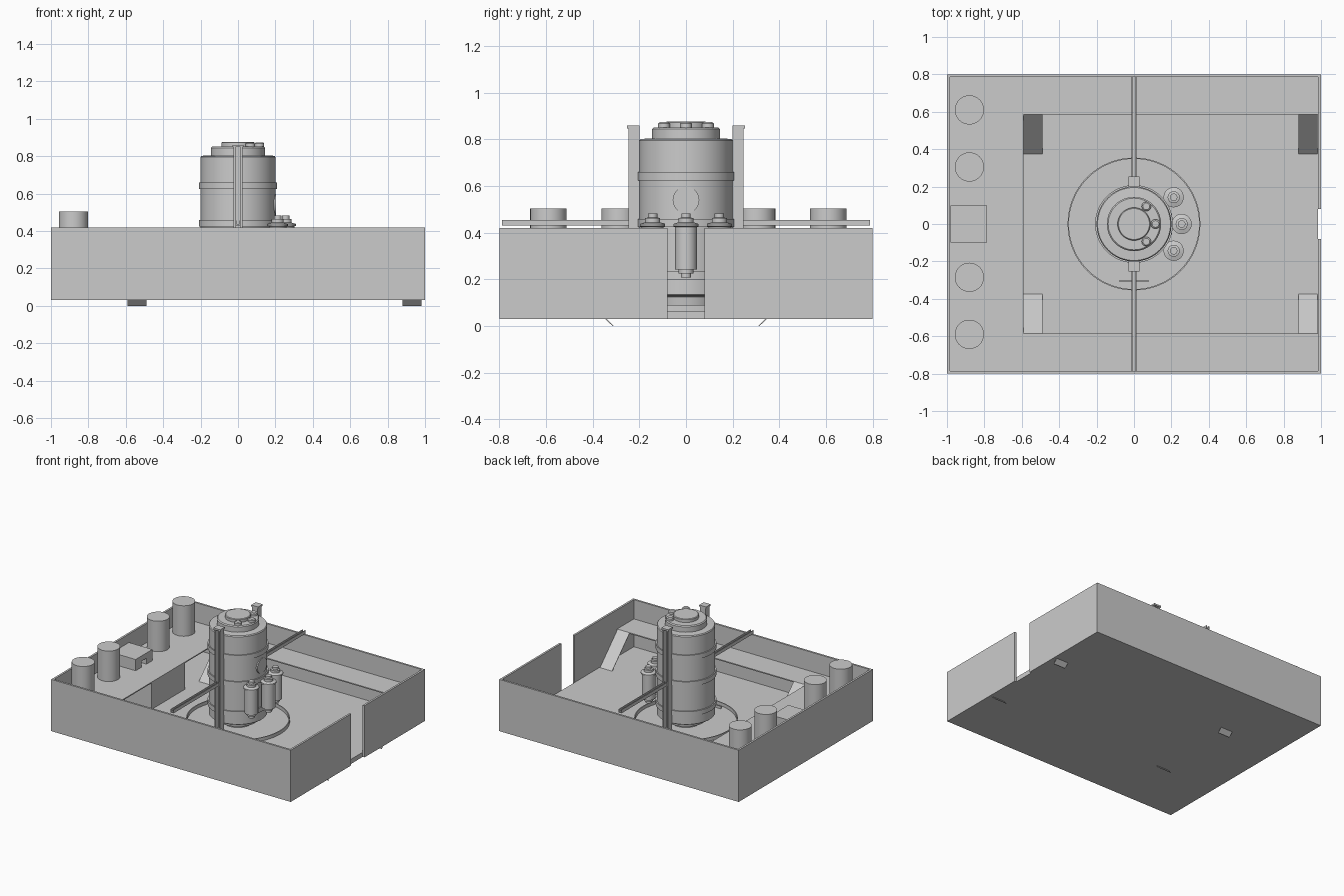
import bpy, bmesh, math
from mathutils import Matrix, Vector

if "Cube" in bpy.data.objects:
    bpy.data.objects.remove(bpy.data.objects["Cube"])


def finish(name, bm, smooth=False):
    bmesh.ops.recalc_face_normals(bm, faces=bm.faces)
    me = bpy.data.meshes.new(name)
    bm.to_mesh(me)
    bm.free()
    ob = bpy.data.objects.new(name, me)
    bpy.context.collection.objects.link(ob)
    if smooth:
        bpy.ops.object.select_all(action='DESELECT')
        ob.select_set(True)
        bpy.context.view_layer.objects.active = ob
        bpy.ops.object.shade_smooth_by_angle(angle=math.radians(30))
    return ob


def box(name, x0, x1, y0, y1, z0, z1):
    bm = bmesh.new()
    m = Matrix.Translation(((x0 + x1) / 2, (y0 + y1) / 2, (z0 + z1) / 2)) @ \
        Matrix.Diagonal((x1 - x0, y1 - y0, z1 - z0, 1))
    bmesh.ops.create_cube(bm, size=1, matrix=m)
    return finish(name, bm)


def prism(name, outline, offset):
    """Extrude a planar outline by a vector."""
    bm = bmesh.new()
    f = bm.faces.new([bm.verts.new(p) for p in outline])
    g = bmesh.ops.extrude_face_region(bm, geom=[f])
    bmesh.ops.translate(bm, vec=Vector(offset),
                        verts=[v for v in g['geom'] if isinstance(v, bmesh.types.BMVert)])
    return finish(name, bm)


def lathe(name, profile, loc=(0, 0, 0), seg=48, closed=False):
    """Revolve (radius, z) points; ends are capped unless the profile is closed."""
    bm = bmesh.new()
    rings = [[bm.verts.new((loc[0] + r * math.cos(2 * math.pi * i / seg),
                            loc[1] + r * math.sin(2 * math.pi * i / seg), loc[2] + z))
              for i in range(seg)] for r, z in profile]
    pairs = list(zip(rings, rings[1:]))
    if closed:
        pairs.append((rings[-1], rings[0]))
    else:
        bm.faces.new(rings[0])
        bm.faces.new(rings[-1])
    for a, b in pairs:
        for i in range(seg):
            j = (i + 1) % seg
            bm.faces.new((a[i], a[j], b[j], b[i]))
    return finish(name, bm, True)


W, FLOOR, SHELF = 0.985, 0.065, 0.275

# Tray with a slot in the right wall
box("tray_floor", -W, W, -0.785, 0.785, 0.03, FLOOR)
box("left_wall", -1, -W, -0.8, 0.8, 0.03, 0.42)
for s, side in ((-1, "front"), (1, "back")):
    box(side + "_wall", -W, 1, min(s * 0.785, s * 0.8), max(s * 0.785, s * 0.8), 0.03, 0.42)
    box(side + "_right_wall", W, 1, min(s * 0.08, s * 0.785), max(s * 0.08, s * 0.785), 0.03, 0.42)

# U-shaped shelf
prism("shelf", [(-W, -0.785, SHELF), (W, -0.785, SHELF), (W, -0.585, SHELF),
                (-0.59, -0.585, SHELF), (-0.59, 0.585, SHELF), (W, 0.585, SHELF),
                (W, 0.785, SHELF), (-W, 0.785, SHELF)], (0, 0, -0.008))
box("shelf_support", -0.82, -0.595, -0.18, 0.22, FLOOR, SHELF - 0.008)

# Sloping braces whose feet poke through the floor
for s in (-1, 1):
    for x in (-0.59, 0.88):
        prism("shelf_brace", [(x, s * 0.585, SHELF), (x, s * 0.31, 0),
                              (x, s * 0.315, 0), (x, s * 0.585, SHELF - 0.006)], (0.1, 0, 0))

# Shelf tanks and notched box
for y in (-0.59, -0.285, 0.305, 0.61):
    lathe("shelf_tank", [(0.078, SHELF), (0.078, 0.505)], (-0.88, y, 0), 32)
prism("shelf_box", [(-0.785, -0.1, SHELF), (-0.785, -0.03, SHELF), (-0.785, -0.03, 0.32),
                    (-0.785, 0.03, 0.32), (-0.785, 0.03, SHELF), (-0.785, 0.1, SHELF),
                    (-0.785, 0.1, 0.36), (-0.785, -0.1, 0.36)], (-0.195, 0, 0))

# Floor ring around the vessel
lathe("floor_ring", [(0.355, FLOOR), (0.355, 0.09), (0.348, 0.09), (0.348, FLOOR)],
      seg=64, closed=True)

# Main vessel with bands and stepped ends
lathe("vessel", [(0.1, FLOOR), (0.1, 0.09), (0.14, 0.09), (0.145, 0.125), (0.195, 0.13),
                 (0.2, 0.135), (0.2, 0.2), (0.208, 0.2), (0.208, 0.235), (0.2, 0.235),
                 (0.2, 0.425), (0.208, 0.425), (0.208, 0.46), (0.2, 0.46),
                 (0.2, 0.625), (0.208, 0.625), (0.208, 0.66), (0.2, 0.66),
                 (0.2, 0.795), (0.195, 0.802), (0.145, 0.805), (0.145, 0.845),
                 (0.138, 0.852)], seg=64)
lathe("vessel_lid", [(0.088, 0.85), (0.088, 0.873), (0.083, 0.877)])
for a in (-55, 0, 55):
    c = math.radians(a)
    lathe("lid_bolt", [(0.025, 0.85), (0.025, 0.868), (0.018, 0.874)],
          (0.115 * math.cos(c), 0.115 * math.sin(c), 0), 20)

# Round port on the vessel's right side
bm = bmesh.new()
bmesh.ops.create_cone(bm, cap_ends=True, segments=40, radius1=0.057, radius2=0.057, depth=0.03,
                      matrix=Matrix.Translation((0.188, 0, 0.54)) @ Matrix.Rotation(math.pi / 2, 4, 'Y'))
finish("vessel_port", bm, True)

# Three small canisters on the right of the vessel
for x, y in ((0.255, 0), (0.212, 0.143), (0.212, -0.143)):
    lathe("canister", [(0.022, 0.208), (0.022, 0.225), (0.032, 0.225), (0.032, 0.243),
                       (0.047, 0.243), (0.047, 0.425), (0.054, 0.428), (0.054, 0.438),
                       (0.032, 0.445), (0.032, 0.463), (0.02, 0.465), (0.02, 0.482)],
          (x, y, 0), 28)

# Channel posts and rails on both sides
for s in (-1, 1):
    def channel(w, t, y0, y1):
        return [(-w, y0), (w, y0), (w, y1), (w - t, y1), (w - t, y0 + (y1 - y0) * 0.25),
                (-w + t, y0 + (y1 - y0) * 0.25), (-w + t, y1), (-w, y1)]
    prism("post", [(x, y, FLOOR) for x, y in channel(0.024, 0.01, s * 0.2, s * 0.247)],
          (0, 0, 0.848 - FLOOR))
    box("post_cap", -0.029, 0.029, min(s * 0.199, s * 0.253), max(s * 0.199, s * 0.253), 0.848, 0.86)
    prism("rail", [(x, s * 0.24, z) for x, z in channel(0.013, 0.006, 0.43, 0.455)],
          (0, s * 0.548, 0))

# Thin bar on the floor in front of the vessel
box("floor_bar", -0.08, 0.08, -0.307, -0.302, FLOOR, 0.085)
